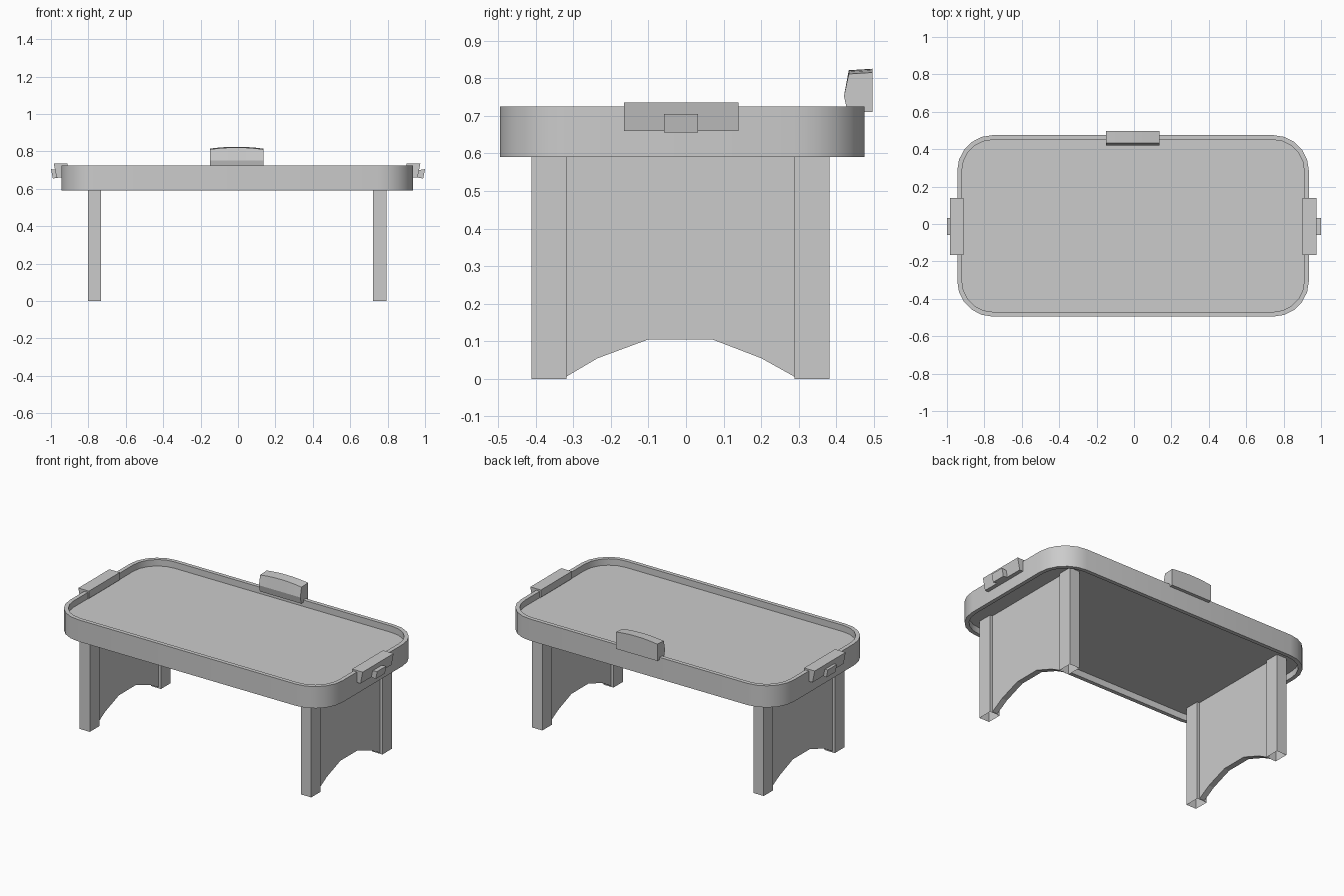
import bpy, bmesh, math
from mathutils import Vector

cube = bpy.data.objects.get("Cube")
if cube:
    bpy.data.objects.remove(cube, do_unlink=True)

grey = bpy.data.materials.new("mid grey")
grey.use_nodes = True
COLOUR = (0.6, 0.6, 0.6, 1)
grey.diffuse_color = COLOUR
grey.node_tree.nodes["Principled BSDF"].inputs["Base Color"].default_value = COLOUR

CX, CY = -0.005, -0.01          # centre of the table body


def finish(name, bm, smooth=False):
    bmesh.ops.recalc_face_normals(bm, faces=bm.faces)
    mesh = bpy.data.meshes.new(name)
    bm.to_mesh(mesh)
    bm.free()
    mesh.materials.append(grey)
    obj = bpy.data.objects.new(name, mesh)
    bpy.context.collection.objects.link(obj)
    if smooth:
        bpy.ops.object.select_all(action='DESELECT')
        obj.select_set(True)
        bpy.context.view_layer.objects.active = obj
        bpy.ops.object.shade_smooth_by_angle(angle=math.radians(35))
    return obj


def loft(name, rings, smooth=False):
    """Skin a list of equal-length rings and cap both ends."""
    bm = bmesh.new()
    loops = [[bm.verts.new(p) for p in ring] for ring in rings]
    n = len(loops[0])
    for a, b in zip(loops, loops[1:]):
        for i in range(n):
            j = (i + 1) % n
            bm.faces.new((a[i], a[j], b[j], b[i]))
    bm.faces.new(loops[0])
    bm.faces.new(loops[-1])
    return finish(name, bm, smooth)


def outline(inset, z, steps=5):
    """Rounded rectangle of the table top."""
    r, hx, hy = 0.19 - inset, 0.75, 0.295
    ring = []
    for k, (sx, sy) in enumerate([(1, 1), (-1, 1), (-1, -1), (1, -1)]):
        for s in range(steps + 1):
            a = math.pi / 2 * (k + s / steps)
            ring.append((CX + sx * hx + r * math.cos(a),
                         CY + sy * hy + r * math.sin(a), z))
    return ring


def extrude_profile(name, profile, start, end, axis):
    """Sweep a 2D profile along the x or y axis."""
    def place(p, t):
        return (t, *p) if axis == 'x' else (p[0], t, p[1])
    return loft(name, [[place(p, t) for p in profile] for t in (start, end)])


# Table top: raised rim around the playing field, shallow recess below
loft("table_top", [outline(0.025, 0.63), outline(0.025, 0.59), outline(0, 0.59),
                   outline(0, 0.725), outline(0.025, 0.725), outline(0.025, 0.685)], True)

# Legs: two hollow posts joined by a thinner arched panel
ARCH = [(-0.32, 0.005), (-0.235, 0.055), (-0.10, 0.105),
        (0.07, 0.105), (0.20, 0.055), (0.29, 0.005)]
for side, sx in (("left", 1), ("right", -1)):
    x = CX + sx * 0.763
    for end, y in (("front", -0.365), ("back", 0.335)):
        bm = bmesh.new()
        bmesh.ops.create_cube(bm, size=1)
        for v in bm.verts:
            v.co = Vector((x + v.co.x * 0.07, y + v.co.y * 0.093, 0.315 + v.co.z * 0.63))
        bm.faces.ensure_lookup_table()
        bottom = min(bm.faces, key=lambda f: f.calc_center_median().z)
        bmesh.ops.delete(bm, geom=[bottom], context='FACES_ONLY')
        finish(f"{side}_{end}_post", bm)
    panel = ARCH + [(0.29, 0.63), (-0.32, 0.63)]
    extrude_profile(f"{side}_leg_panel", panel, x - 0.018, x + 0.018, 'x')

    # Goal hood over the rim, with a small tilted catch on its outer face
    hood = [(0.907, 0.735), (0.98, 0.735), (0.965, 0.66), (0.935, 0.66), (0.907, 0.69)]
    catch = [(0.965, 0.70), (1.0, 0.705), (0.99, 0.655), (0.96, 0.66)]
    for part, prof, y0, y1 in (("goal_hood", hood, -0.165, 0.14),
                               ("goal_catch", catch, -0.058, 0.032)):
        pts = [(CX * (part == "goal_hood") + sx * px, pz) for px, pz in prof]
        extrude_profile(f"{side}_{part}", pts, y0, y1, 'y')

# Score display: slanted front and a gently arched top
rings = []
for i in range(7):
    t = i / 3 - 1
    top = 0.825 - 0.01 * t * t
    x = -0.0075 + 0.1425 * t
    rings.append([(x, 0.43, 0.71), (x, 0.42, 0.752), (x, 0.433, top - 0.004),
                  (x, 0.496, top), (x, 0.496, 0.71)])
loft("score_display", rings)
